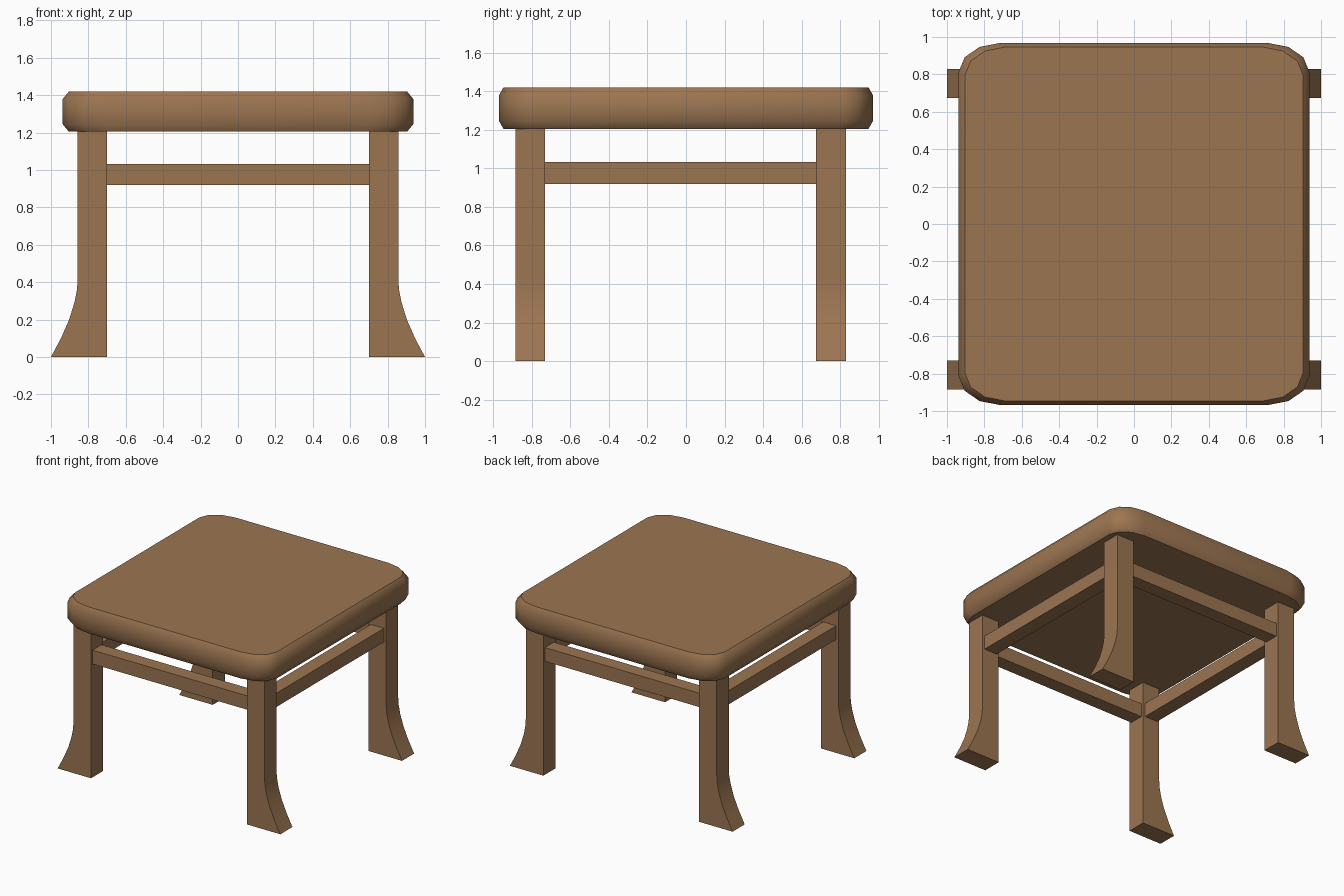
import bpy, bmesh

if "Cube" in bpy.data.objects:
    bpy.data.objects.remove(bpy.data.objects["Cube"])

wood = bpy.data.materials.new("brown wood")
wood.diffuse_color = (0.33, 0.178, 0.083, 1)
wood.use_nodes = True
wood.node_tree.nodes["Principled BSDF"].inputs["Base Color"].default_value = wood.diffuse_color


def finish(name, bm, angle=None):
    bmesh.ops.recalc_face_normals(bm, faces=bm.faces)
    mesh = bpy.data.meshes.new(name)
    bm.to_mesh(mesh)
    bm.free()
    mesh.materials.append(wood)
    obj = bpy.data.objects.new(name, mesh)
    bpy.context.collection.objects.link(obj)
    if angle:
        bpy.ops.object.select_all(action='DESELECT')
        obj.select_set(True)
        bpy.context.view_layer.objects.active = obj
        bpy.ops.object.shade_smooth_by_angle(angle=angle)
    return obj


def loft(name, rings, angle=None):
    """Skin equal-length closed rings and cap both ends."""
    bm = bmesh.new()
    loops = [[bm.verts.new(p) for p in ring] for ring in rings]
    n = len(loops[0])
    for a, b in zip(loops, loops[1:]):
        for i in range(n):
            j = (i + 1) % n
            bm.faces.new((a[i], a[j], b[j], b[i]))
    bm.faces.new(loops[0])
    bm.faces.new(loops[-1])
    return finish(name, bm, angle)


def box(name, x0, x1, y0, y1, z0, z1):
    return loft(name, [[(x0, y0, z), (x1, y0, z), (x1, y1, z), (x0, y1, z)]
                       for z in (z0, z1)])


# Seat: rounded-corner slab with chamfered top and bottom rims
corner = [(0.937, 0.815), (0.905, 0.892), (0.825, 0.947), (0.71, 0.969)]


def seat_ring(z, sx, sy):
    pts = (corner + [(-x, y) for x, y in reversed(corner)]
           + [(-x, -y) for x, y in corner] + [(x, -y) for x, y in reversed(corner)])
    return [(x * sx, y * sy, z) for x, y in pts]


loft("seat", [seat_ring(1.205, 0.965, 0.977), seat_ring(1.245, 1, 1),
              seat_ring(1.38, 1, 1), seat_ring(1.42, 0.965, 0.977)], 0.8)

# Legs: straight posts whose feet flare outward in x
flare = [(0.70, 0), (1.0, 0), (0.947, 0.10), (0.903, 0.20), (0.875, 0.29),
         (0.861, 0.36), (0.857, 0.42), (0.857, 1.207), (0.70, 1.207)]
leg_rows = {"front": (-0.885, -0.73), "back": (0.675, 0.83)}
for row, (y0, y1) in leg_rows.items():
    for side, s in (("left", -1), ("right", 1)):
        loft(f"{row}_{side}_leg",
             [[(s * x, y, z) for x, z in flare] for y in (y0, y1)], 0.4)

# Rails: square bars centred between the legs
inset = 0.02
for row, (y0, y1) in leg_rows.items():
    box(f"{row}_rail", -0.70, 0.70, y0 + inset, y1 - inset, 0.92, 1.032)
for side, x0 in (("left", -0.837), ("right", 0.72)):
    box(f"{side}_rail", x0, x0 + 0.117, -0.73, 0.675, 0.92, 1.032)
